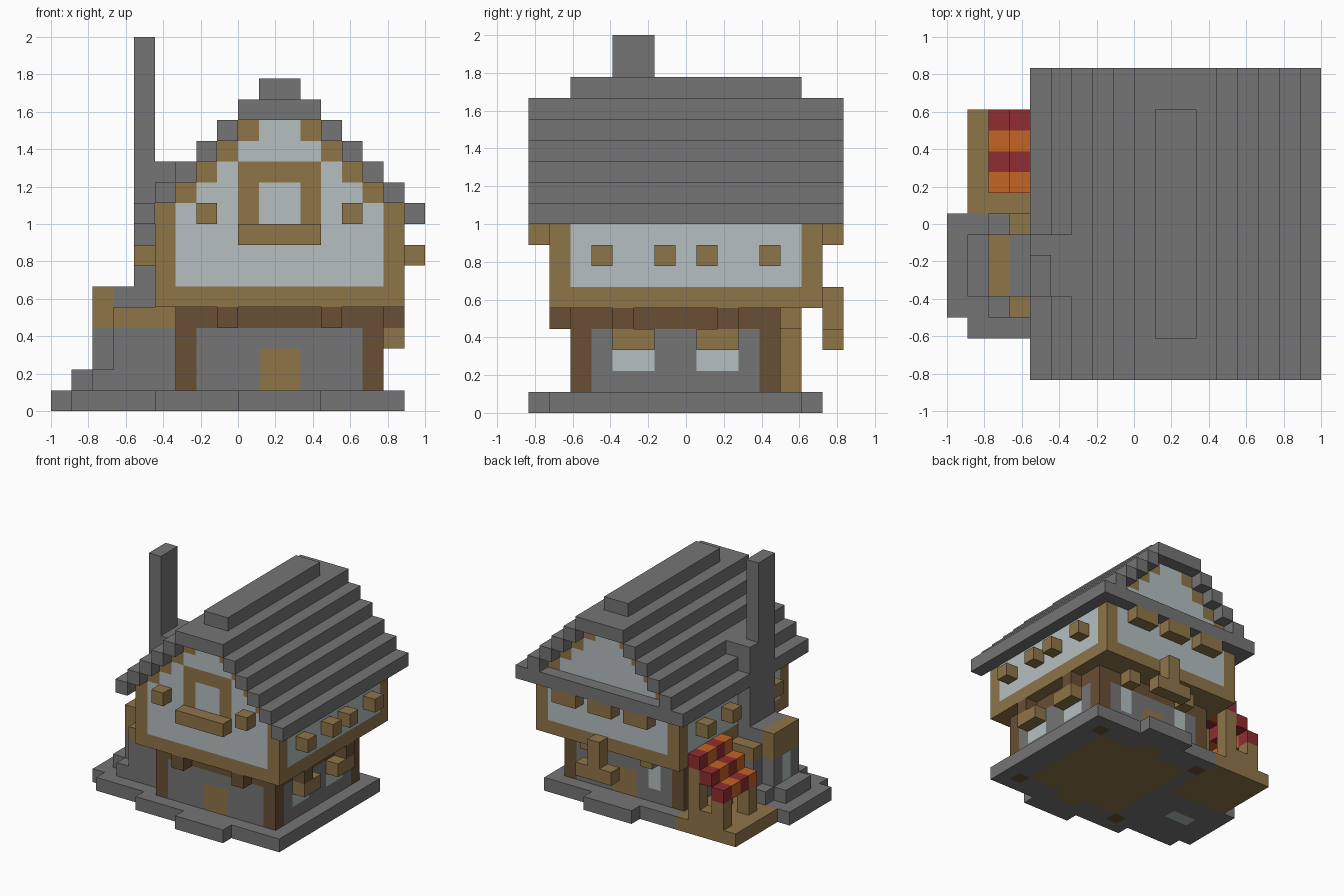
import bpy, bmesh
from mathutils import Vector

cube = bpy.data.objects.get("Cube")
if cube:
    bpy.data.objects.remove(cube, do_unlink=True)

U = 1 / 9                      # size of one block
COLOURS = {
    "stone": (0.178, 0.178, 0.178),
    "plaster": (0.46, 0.52, 0.53),
    "wood": (0.275, 0.178, 0.066),
    "dark_wood": (0.138, 0.08, 0.035),
    "red_cloth": (0.28, 0.027, 0.03),
    "orange_cloth": (0.55, 0.125, 0.018),
}
materials = {}
for label, rgb in COLOURS.items():
    m = bpy.data.materials.new(label)
    m.use_nodes = True
    m.diffuse_color = (*rgb, 1)
    bsdf = m.node_tree.nodes["Principled BSDF"]
    bsdf.inputs["Base Color"].default_value = (*rgb, 1)
    bsdf.inputs["Roughness"].default_value = 0.9
    materials[label] = m

cells = {}


def block(part, colour, x, y, z):
    """Fill a range of grid cells; later blocks replace earlier ones."""
    for i in range(*x):
        for j in range(*y):
            for k in range(*z):
                cells[i, j, k] = (part, colour)


def one(a):
    return (a, a + 1)


# Stone plinth with steps and hearth apron
for x, y in (((5, 17), (1, 13)), ((9, 13), (0, 14)), ((1, 5), (2, 8)), ((0, 1), (3, 8))):
    block("plinth", "stone", x, y, (0, 1))
block("floor", "wood", (7, 15), (3, 11), (0, 1))
block("floor", "wood", (10, 12), (2, 12), (0, 1))

# Ground floor walls, beams, posts, doors
block("ground_walls", "stone", (6, 16), (2, 12), (1, 4))
block("ring_beam", "dark_wood", (6, 16), (2, 12), (4, 5))
for x in (6, 15):
    for y in (2, 11):
        block("corner_posts", "dark_wood", one(x), one(y), (0, 5))
for y in (2, 11):
    block("doors", "wood", (10, 12), one(y), (1, 3))
for x in (8, 13):
    block("joist_ends", "dark_wood", one(x), one(1), (4, 5))
    block("joist_ends", "wood", one(x), one(12), (4, 5))
    block("back_windows", "plaster", one(x), one(11), (2, 4))
for y in (4, 9):
    block("joist_ends", "dark_wood", one(16), one(y), (4, 5))
for y in (4, 8):
    block("side_windows", "plaster", one(15), (y, y + 2), (2, 4))
    block("window_hoods", "wood", one(16), (y, y + 2), (3, 4))

# Upper floor: timber frame with plaster panels
block("upper_frame", "wood", (5, 17), (1, 14), (5, 10))
block("plaster_panels", "plaster", (6, 16), (1, 14), (6, 10))
block("plaster_panels", "plaster", (5, 17), (2, 13), (6, 9))

# Stepped gables, rafters and roof courses
for k in range(9, 14):
    left, right = k - 4, 26 - k
    if k > 9:
        block("plaster_panels", "plaster", (left, right), (1, 14), one(k))
        for x in (left, right - 1):
            block("rafters", "wood", one(x), (1, 14), one(k))
    for x in (left - 1, right):
        block("roof", "stone", one(x), (0, 15), one(k))
block("roof", "stone", (9, 13), (0, 15), (14, 15))
block("roof_ridge", "stone", (10, 12), (2, 13), (15, 16))
block("back_pent_roof", "stone", (4, 18), (14, 15), (9, 10))

# Gable window, sill and projecting beam ends
block("gable_window_frame", "wood", (9, 13), one(1), (9, 12))
block("gable_window", "plaster", (10, 12), one(1), (9, 11))
block("gable_sill", "wood", (9, 13), one(0), (8, 9))
for x in (7, 14):
    block("beam_ends", "wood", one(x), one(0), (9, 10))
for x in (7, 10, 13):
    block("beam_ends", "wood", (x, x + 2), one(14), (8, 9))
for y in (3, 6, 8, 11):
    for x in (4, 17):
        block("beam_ends", "wood", one(x), one(y), (7, 8))

# Hanging bracket over the back door
block("door_bracket", "wood", (10, 13), one(14), (3, 4))
block("door_bracket", "wood", one(11), one(14), (4, 6))

# Fireplace and chimney
for x, y in (((3, 6), (3, 8)), ((2, 3), (4, 7))):
    block("fireplace", "stone", x, y, (1, 4))
    block("mantel", "wood", x, y, (4, 5))
block("mantel", "wood", one(2), (4, 7), (5, 6))
block("fireplace", "stone", (1, 2), (4, 7), (1, 2))
for y in (3, 7):
    block("fireplace", "stone", one(2), one(y), (1, 2))
block("fire_window", "plaster", one(2), one(5), (2, 4))
block("hearth", "plaster", (2, 4), one(5), (0, 1))
block("chimney", "stone", (3, 5), (4, 7), (5, 6))
block("chimney", "stone", one(4), (4, 7), (6, 12))
block("chimney", "stone", one(5), (4, 7), (11, 12))
block("chimney", "stone", one(4), (4, 6), (12, 18))

# Market stall with striped stepped awning
block("stall_deck", "wood", (1, 6), (8, 13), (0, 1))
for y in (9, 12):
    block("stall_posts", "wood", one(2), one(y), (1, 3))
    block("stall_posts", "wood", one(4), one(y), (1, 5))
block("stall_counter", "wood", (3, 4), one(12), (1, 2))
for step in range(3):
    for y in range(9, 13):
        cloth = "orange_cloth" if y % 2 else "red_cloth"
        block("awning", cloth, one(2 + step), one(y), one(3 + step))

# Turn the cells of each part into a mesh of its outer faces
DIRECTIONS = [Vector(d) for d in ((1, 0, 0), (0, 1, 0), (0, 0, 1))]
for part in sorted({p for p, _ in cells.values()}):
    bm = bmesh.new()
    slots, corners = [], {}

    def corner(v):
        key = tuple(round(c) for c in v)
        if key not in corners:
            corners[key] = bm.verts.new(((key[0] - 9) * U, (key[1] - 7.5) * U, key[2] * U))
        return corners[key]

    for pos, (owner, colour) in cells.items():
        if owner != part:
            continue
        if colour not in slots:
            slots.append(colour)
        p = Vector(pos)
        for axis in range(3):
            n, u, v = (DIRECTIONS[(axis + s) % 3] for s in range(3))
            for sign in (-1, 1):
                if tuple(int(c) for c in p + n * sign) in cells:
                    continue
                o = p + n if sign > 0 else p
                loop = [o, o + u, o + u + v, o + v][::sign]
                face = bm.faces.new([corner(c) for c in loop])
                face.material_index = slots.index(colour)
    bmesh.ops.dissolve_limit(bm, angle_limit=0.01, verts=bm.verts, edges=bm.edges,
                             delimit={"MATERIAL"})
    mesh = bpy.data.meshes.new(part)
    bm.to_mesh(mesh)
    bm.free()
    for colour in slots:
        mesh.materials.append(materials[colour])
    bpy.context.collection.objects.link(bpy.data.objects.new(part, mesh))
